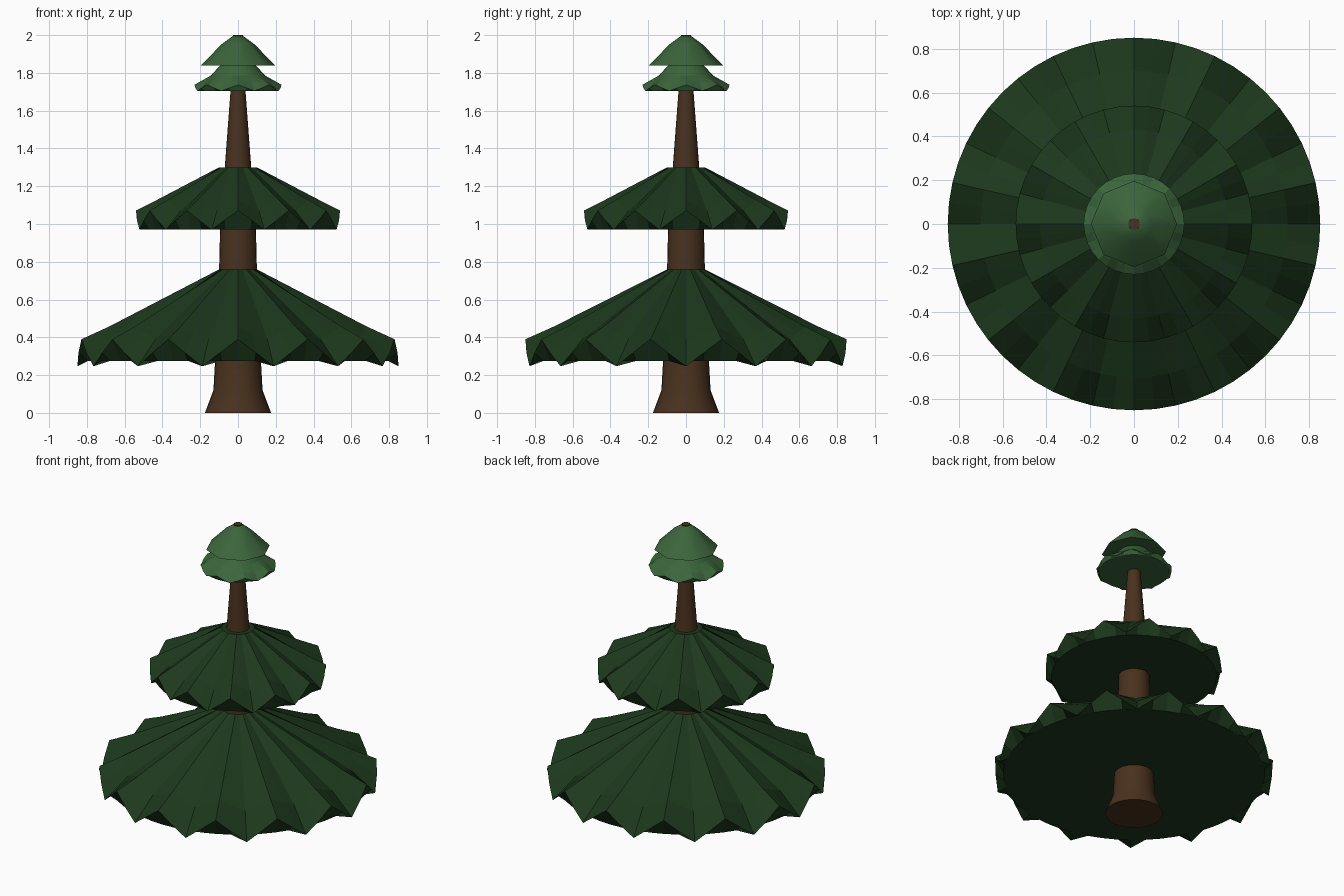
import bpy, bmesh, math

cube = bpy.data.objects.get("Cube")
if cube:
    bpy.data.objects.remove(cube, do_unlink=True)


def material(name, rgb):
    mat = bpy.data.materials.new(name)
    mat.use_nodes = True
    mat.diffuse_color = (*rgb, 1)
    mat.node_tree.nodes["Principled BSDF"].inputs["Base Color"].default_value = (*rgb, 1)
    return mat


bark = material("bark brown", (0.067, 0.031, 0.013))
dark_green = material("dark green", (0.012, 0.04, 0.012))
light_green = material("light green", (0.044, 0.13, 0.044))


def loft(name, rings, mat, teeth, steps=1, smooth=False):
    """Skin rings of (radius, ridge height, tooth height); each tooth spans several steps."""
    bm = bmesh.new()
    count = teeth * steps
    loops = []
    for radius, ridge, tooth in rings:
        loop = []
        for i in range(count):
            a = math.pi / 2 + math.tau * i / count
            drop = 1 - abs(2 * (i % steps) / steps - 1)
            z = ridge + (tooth - ridge) * drop
            loop.append(bm.verts.new((radius * math.cos(a), radius * math.sin(a), z)))
        loops.append(loop)
    for lower, upper in zip(loops, loops[1:]):
        for i in range(count):
            j = (i + 1) % count
            bm.faces.new((lower[i], lower[j], upper[j], upper[i]))
    bm.faces.new(loops[0][::-1])
    bm.faces.new(loops[-1])
    bmesh.ops.recalc_face_normals(bm, faces=bm.faces)
    mesh = bpy.data.meshes.new(name)
    bm.to_mesh(mesh)
    bm.free()
    mesh.materials.append(mat)
    obj = bpy.data.objects.new(name, mesh)
    bpy.context.collection.objects.link(obj)
    if smooth:
        bpy.ops.object.select_all(action="DESELECT")
        obj.select_set(True)
        bpy.context.view_layer.objects.active = obj
        bpy.ops.object.shade_smooth_by_angle(angle=math.radians(40))
    return obj


# Flared, tapering trunk
trunk_profile = [(0.175, 0), (0.13, 0.12), (0.12, 0.3), (0.1, 0.76),
                 (0.095, 0.97), (0.07, 1.3), (0.04, 1.7), (0.026, 2.0)]
loft("trunk", [(r, z, z) for r, z in trunk_profile], bark, 24, smooth=True)

# Pleated skirts: wide flat underside, undercut zigzag rim, folded slope, top collar
loft("lower_branches",
     [(0.8, 0.275, 0.275), (0.85, 0.39, 0.247), (0.70, 0.457, 0.39), (0.1, 0.76, 0.76)],
     dark_green, 14, steps=4)
loft("middle_branches",
     [(0.505, 0.97, 0.97), (0.54, 1.072, 0.97), (0.43, 1.127, 1.07), (0.1, 1.3, 1.3)],
     dark_green, 12, steps=4)
loft("upper_branches",
     [(0.215, 1.705, 1.705), (0.23, 1.737, 1.705), (0.19, 1.76, 1.745),
      (0.145, 1.785, 1.785), (0.075, 1.86, 1.86)],
     light_green, 8, steps=4)

# Plain pointed crown
crown_profile = [(0.197, 1.84), (0.085, 1.953), (0.025, 1.997)]
loft("crown", [(r, z, z) for r, z in crown_profile], light_green, 8, smooth=True)
